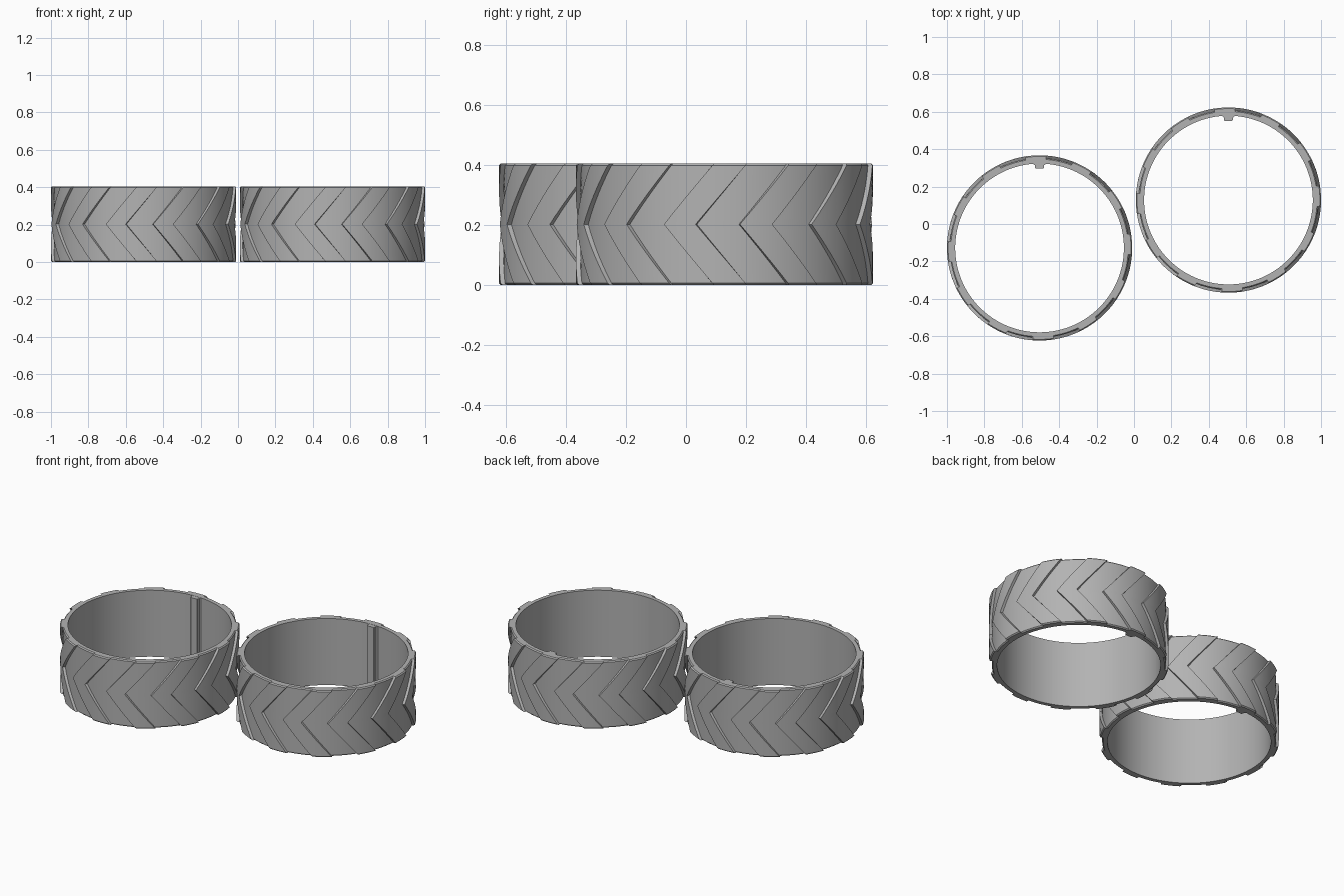
import bpy, bmesh, math

if "Cube" in bpy.data.objects:
    bpy.data.objects.remove(bpy.data.objects["Cube"])

R_OUT, R_GROOVE, R_IN = 0.495, 0.480, 0.451
HEIGHT, CHAMFER = 0.405, 0.006
REPEATS, SHEAR = 12, 20.0      # chevrons per ring, sweep of each arm in degrees
CENTRES = {"left": (-0.505, -0.128), "right": (0.505, 0.128)}

rubber = bpy.data.materials.new("grey rubber")
rubber.diffuse_color = (0.45, 0.45, 0.45, 1)
rubber.use_nodes = True
rubber.node_tree.nodes["Principled BSDF"].inputs["Base Color"].default_value = rubber.diffuse_color


def finish(bm, name, centre):
    bmesh.ops.recalc_face_normals(bm, faces=bm.faces)
    mesh = bpy.data.meshes.new(name)
    bm.to_mesh(mesh)
    bm.free()
    mesh.materials.append(rubber)
    ob = bpy.data.objects.new(name, mesh)
    ob.location = (*centre, 0)
    bpy.context.collection.objects.link(ob)
    bpy.ops.object.select_all(action='DESELECT')
    ob.select_set(True)
    bpy.context.view_layer.objects.active = ob
    bpy.ops.object.shade_smooth_by_angle(angle=math.radians(30))
    return ob


def polar(r, deg, z):
    a = math.radians(deg)
    return (r * math.cos(a), r * math.sin(a), z)


def tread_columns():
    """Angle and radius of each column around the ring: groove, then raised bar."""
    cols = []
    for k in range(REPEATS):
        start = 360 / REPEATS * k
        cols += [(start - 11 + 16.8 * i / 6, R_GROOVE) for i in range(7)]
        cols += [(start + 6 + 12.8 * i / 5, R_OUT) for i in range(6)]
    return cols


def tread_ring(name, centre):
    bm = bmesh.new()
    cols = tread_columns()
    half = HEIGHT / 2
    zs = [0, CHAMFER] + [HEIGHT * i / 20 for i in range(1, 20)] + [HEIGHT - CHAMFER, HEIGHT]
    rows = []
    # outer wall with swept chevron bars
    for z in zs:
        sweep = SHEAR * abs(z - half) / half
        cut = CHAMFER if z in (0, HEIGHT) else 0
        rows.append([bm.verts.new(polar(r - cut, a + sweep, z)) for a, r in cols])
    # smooth inner wall
    for z in (HEIGHT, 0):
        rows.append([bm.verts.new(polar(R_IN, a + SHEAR, z)) for a, r in cols])
    n = len(cols)
    for j, low in enumerate(rows):
        high = rows[(j + 1) % len(rows)]
        for i in range(n):
            k = (i + 1) % n
            bm.faces.new((low[i], low[k], high[k], high[i]))
    return finish(bm, name, centre)


def key_tab(name, centre):
    """Locating rib on the inner wall at the back, flared at its root."""
    bm = bmesh.new()
    side = [(0.034, R_IN + 0.006), (0.031, R_IN - 0.004), (0.025, R_IN - 0.009),
            (0.023, R_IN - 0.024), (0.020, R_IN - 0.027)]
    profile = side + [(-x, y) for x, y in reversed(side)]
    base = bm.faces.new([bm.verts.new((x, y, 0.001)) for x, y in profile])
    top = bmesh.ops.extrude_face_region(bm, geom=[base])
    verts = [v for v in top["geom"] if isinstance(v, bmesh.types.BMVert)]
    bmesh.ops.translate(bm, verts=verts, vec=(0, 0, HEIGHT - 0.002))
    return finish(bm, name, centre)


for label, centre in CENTRES.items():
    tread_ring(label + "_tread_ring", centre)
    key_tab(label + "_locating_rib", centre)
